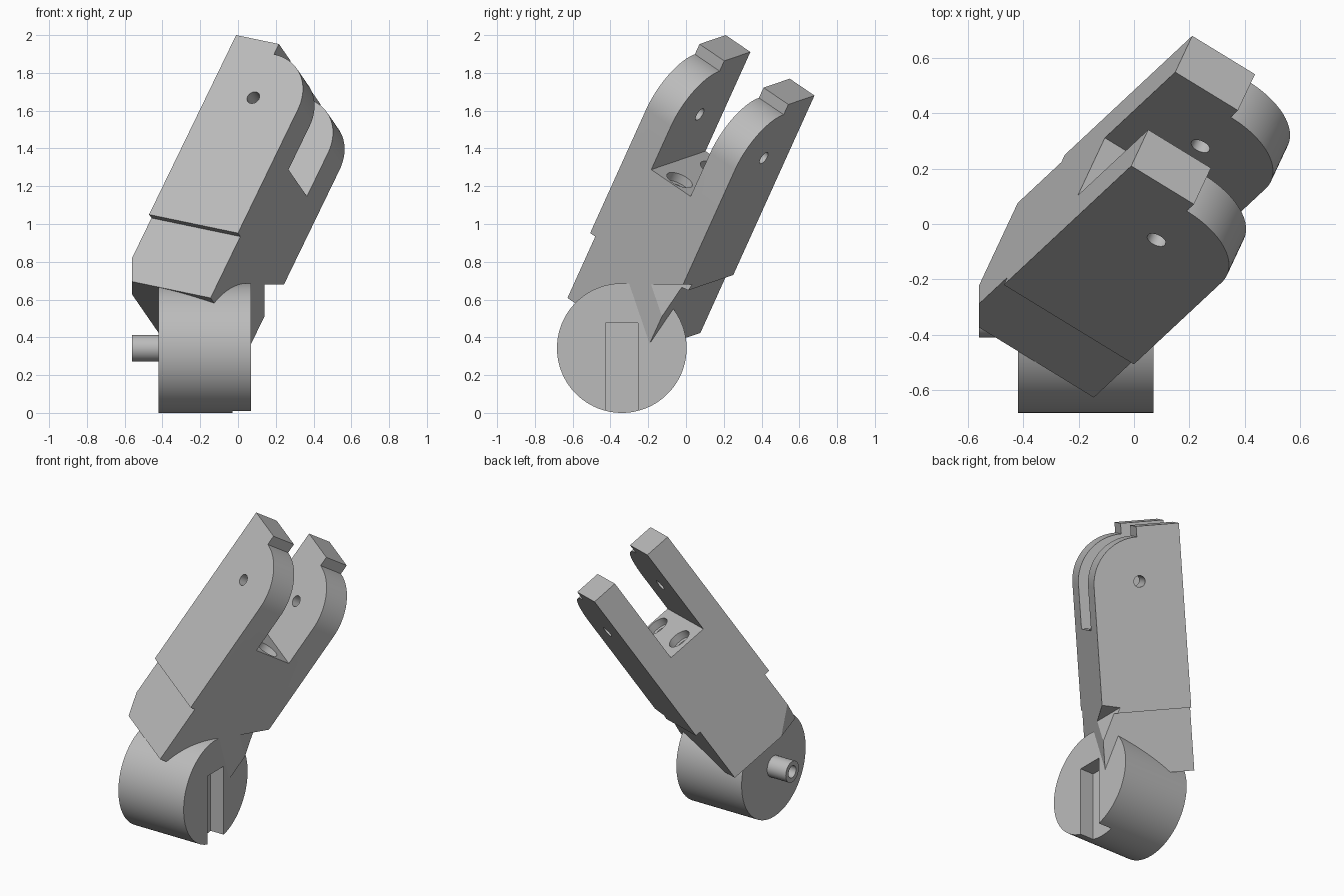
import bpy, bmesh, math
from mathutils import Vector, Matrix

cube = bpy.data.objects.get("Cube")
if cube:
    bpy.data.objects.remove(cube, do_unlink=True)

# Single grey finish
grey = bpy.data.materials.new("light_grey")
grey.use_nodes = True
grey.diffuse_color = (0.5, 0.5, 0.5, 1)
grey.node_tree.nodes["Principled BSDF"].inputs["Base Color"].default_value = (0.5, 0.5, 0.5, 1)

# Tilted frame of the fork: x = width, y = thickness, z = length (tip at 0)
long_axis = Vector((0.404, 0.377, 0.833)).normalized()
thick_axis = Vector((0.361, 0.770, -0.525))
thick_axis = (thick_axis - long_axis * thick_axis.dot(long_axis)).normalized()
wide_axis = thick_axis.cross(long_axis)
FORK = Matrix((wide_axis, thick_axis, long_axis)).transposed().to_4x4()
FORK.translation = (-0.01, 0.21, 2.0)
WORLD = Matrix.Identity(4)


def finish(name, bm, matrix):
    bm.transform(matrix)
    bmesh.ops.recalc_face_normals(bm, faces=bm.faces)
    mesh = bpy.data.meshes.new(name)
    bm.to_mesh(mesh)
    bm.free()
    mesh.materials.append(grey)
    obj = bpy.data.objects.new(name, mesh)
    bpy.context.collection.objects.link(obj)
    return obj


def box(name, low, high, matrix=WORLD):
    low, high = Vector(low), Vector(high)
    bm = bmesh.new()
    bmesh.ops.create_cube(bm, size=1)
    for v in bm.verts:
        v.co = Vector(a * b for a, b in zip(v.co, high - low)) + (low + high) / 2
    return finish(name, bm, matrix)


def rod(name, start, end, radius, matrix=WORLD, sides=48):
    start, end = Vector(start), Vector(end)
    bm = bmesh.new()
    bmesh.ops.create_cone(bm, cap_ends=True, segments=sides, radius1=radius,
                          radius2=radius, depth=(end - start).length)
    turn = (end - start).to_track_quat('Z', 'Y').to_matrix().to_4x4()
    return finish(name, bm, matrix @ Matrix.Translation((start + end) / 2) @ turn)


def combine(target, tools, operation='DIFFERENCE'):
    for tool in tools:
        mod = target.modifiers.new("bool", 'BOOLEAN')
        mod.operation, mod.solver, mod.object = operation, 'EXACT', tool
    bpy.context.view_layer.update()
    graph = bpy.context.evaluated_depsgraph_get()
    mesh = bpy.data.meshes.new_from_object(target.evaluated_get(graph))
    target.modifiers.clear()
    target.data = mesh


def discard(tools):
    for tool in tools:
        bpy.data.objects.remove(tool, do_unlink=True)


WIDTH, THICK, LENGTH = 0.56, 0.61, 1.53
STEP, RECESS, ARM, SLOT = 1.14, 0.035, 0.17, 0.63

# Fork slab: side profile with a stepped tip and one rounded shoulder
notch, tip_w = 0.065, 0.27
radius = WIDTH - tip_w
profile = [(0, -LENGTH), (0, 0), (tip_w, 0)]
for i in range(25):
    a = math.pi / 2 * (1 - i / 24)
    profile.append((tip_w + radius * math.cos(a), -notch - radius + radius * math.sin(a)))
profile.append((WIDTH, -LENGTH))
bm = bmesh.new()
face = bm.faces.new([bm.verts.new((w, 0, l)) for w, l in profile])
side = bmesh.ops.extrude_face_region(bm, geom=[face])
bmesh.ops.translate(bm, vec=(0, THICK, 0),
                    verts=[g for g in side["geom"] if isinstance(g, bmesh.types.BMVert)])
fork = finish("fork_body", bm, FORK)

# Slot between the arms, recessed foot and flat clearance cuts
cuts = [
    box("slot_cut", (-1, ARM, -SLOT), (1, THICK - ARM, 1), FORK),
    box("front_foot_cut", (-1, -1, -2), (1, RECESS, -STEP), FORK),
    box("back_foot_cut", (-1, THICK - RECESS, -2), (1, 2, -STEP), FORK),
    box("left_trim", (-2, -2, -1), (-0.56, 2, 3)),
    box("right_trim", (0.14, -2, -1), (2, 2, 0.68)),
]
# Pin holes through the arms
for w, l in ((0.272, -0.34), (0.08, -0.955)):
    cuts.append(rod("pin_hole", (w, -0.1, l), (w, THICK + 0.1, l), 0.036, FORK, 32))
# Cross holes through the width
for t in (0.124, THICK - 0.124):
    cuts.append(rod("cross_hole", (-0.1, t, -0.816), (WIDTH + 0.1, t, -0.816), 0.057, FORK))
# Counterbored holes in the slot floor
for w in (0.125, 0.47):
    mid = THICK / 2
    cuts.append(rod("counterbore", (w, mid, -SLOT - 0.05), (w, mid, -SLOT + 0.05), 0.073, FORK))
    cuts.append(rod("bolt_hole", (w, mid, -SLOT - 0.35), (w, mid, -SLOT), 0.045, FORK))

# Barrel with a hollow stub pin
cy, cz = -0.34, 0.343
barrel = rod("barrel", (-0.42, cy, cz), (0.07, cy, cz), 0.343, sides=128)
stub = rod("stub_pin", (-0.56, cy, cz), (-0.40, cy, cz), 0.07)
bore = rod("stub_bore", (-0.6, cy, cz), (-0.42, cy, cz), 0.04)
combine(stub, [bore])

# Keyhole recess in the barrel's right end
key = [
    rod("key_round", (-0.03, cy, cz), (0.2, cy, cz), 0.14, sides=64),
    box("key_slot", (-0.03, cy - 0.087, -0.1), (0.2, cy + 0.087, 0.475)),
]
combine(barrel, key)
combine(fork, cuts + key)
discard(cuts + key + [bore])

# Smooth curves, crisp edges
bpy.ops.object.select_all(action='DESELECT')
for obj in (fork, barrel, stub):
    obj.select_set(True)
bpy.context.view_layer.objects.active = fork
bpy.ops.object.shade_smooth_by_angle(angle=math.radians(25))
